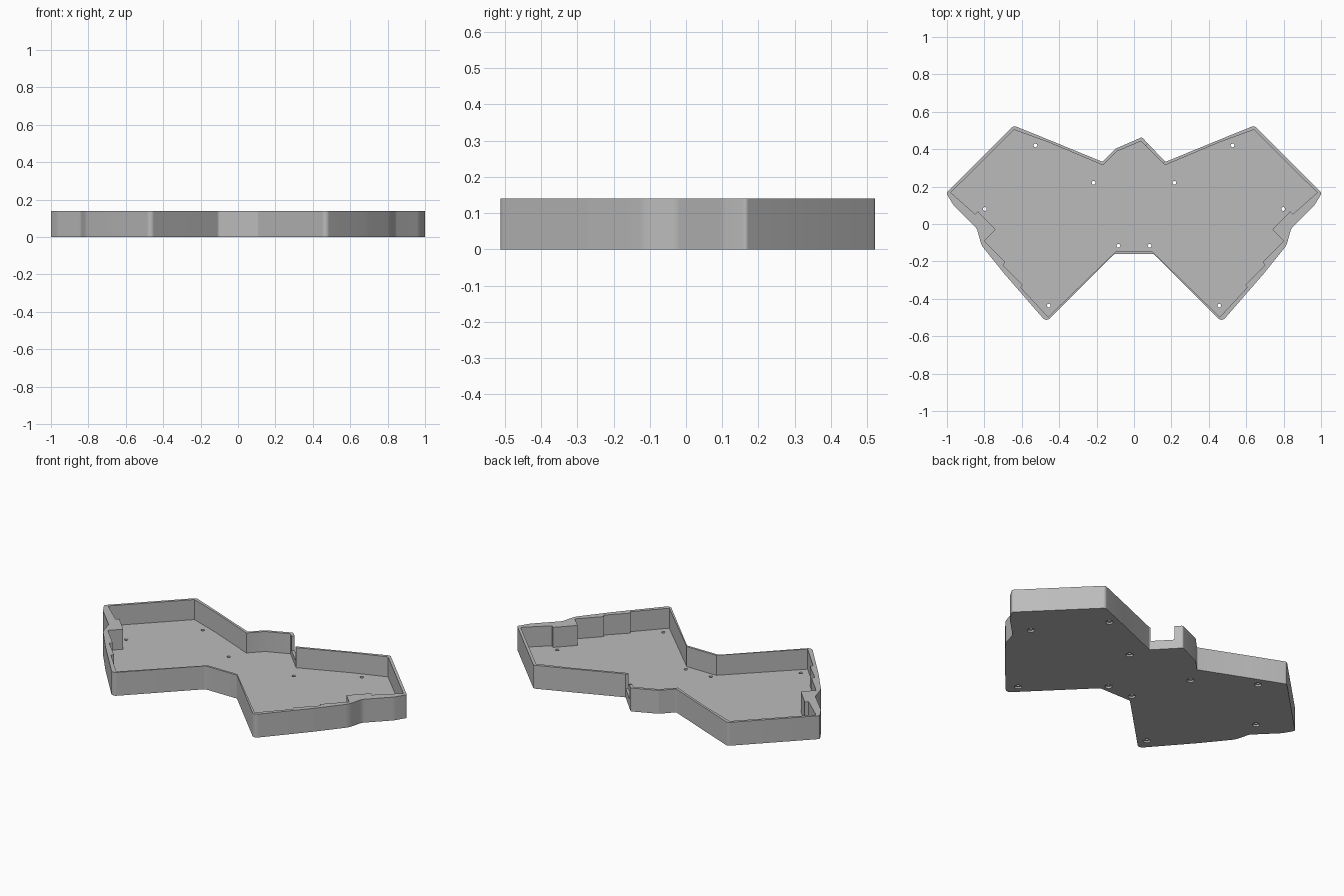
import bpy, bmesh, math
from mathutils import Vector

HEIGHT, FLOOR, NOTCH_Z = 0.14, 0.02, 0.055

if "Cube" in bpy.data.objects:
    bpy.data.objects.remove(bpy.data.objects["Cube"])

grey = bpy.data.materials.new("matte_grey")
grey.use_nodes = True
grey.diffuse_color = (0.5, 0.5, 0.5, 1)
grey.node_tree.nodes["Principled BSDF"].inputs["Base Color"].default_value = (0.5, 0.5, 0.5, 1)


def fillet(corners, steps=6):
    """Round each (x, y, radius) corner of a closed outline with an arc."""
    out = []
    for i, (x, y, r) in enumerate(corners):
        p = Vector((x, y))
        a = (Vector(corners[i - 1][:2]) - p).normalized()
        b = (Vector(corners[(i + 1) % len(corners)][:2]) - p).normalized()
        if r == 0:
            out.append(p)
            continue
        half = a.angle(b) / 2
        centre = p + (a + b).normalized() * (r / math.sin(half))
        start = p + a * (r / math.tan(half)) - centre
        end = p + b * (r / math.tan(half)) - centre
        for k in range(steps + 1):
            out.append(centre + start.lerp(end, k / steps).normalized() * r)
    return out


def prism(name, outline, z0, z1):
    """Extrude a flat outline between two heights."""
    bm = bmesh.new()
    face = bm.faces.new([bm.verts.new((p[0], p[1], z0)) for p in outline])
    top = bmesh.ops.extrude_face_region(bm, geom=[face])["geom"]
    bmesh.ops.translate(bm, vec=(0, 0, z1 - z0),
                        verts=[v for v in top if isinstance(v, bmesh.types.BMVert)])
    bmesh.ops.recalc_face_normals(bm, faces=bm.faces)
    mesh = bpy.data.meshes.new(name)
    bm.to_mesh(mesh)
    bm.free()
    mesh.materials.append(grey)
    obj = bpy.data.objects.new(name, mesh)
    bpy.context.collection.objects.link(obj)
    return obj


def circle(x, y, r, n=20):
    return [(x + r * math.cos(math.tau * k / n), y + r * math.sin(math.tau * k / n))
            for k in range(n)]


def mirrored(half, middle):
    """Right half from front to back, the back bump, then the left half."""
    return half + middle + [(-p[0], *p[1:]) for p in reversed(half)]


# Outer wall outline
outer_half = [(.105, -.16, .02), (.469, -.524, .025), (.69, -.27, .3), (.815, -.115, .1),
              (.84, -.025, .05), (.965, .1, .1), (1.004, .165, .012),
              (.643, .526, .02), (.455, .45, .1), (.168, .332, .008)]
outer_bump = [(.042, .464, .012), (-.1, .402, .02)]
outer = fillet(mirrored(outer_half, outer_bump))

# Inner cavity outline, stepped along the sides
inner_half = [(.098, -.147, 0), (.459, -.497, 0), (.605, -.34, 0), (.595, -.325, 0),
              (.7, -.22, 0), (.688, -.205, 0), (.8, -.09, 0), (.74, -.03, 0),
              (.835, .068, 0), (.85, .053, 0), (.979, .168, 0),
              (.642, .504, 0), (.45, .434, 0), (.165, .314, 0)]
inner_bump = [(.038, .443, 0), (-.092, .388, 0)]
inner = fillet(mirrored(inner_half, inner_bump))

case = prism("case_tray", outer, 0, HEIGHT)
cutters = [prism("cavity_cutter", inner, FLOOR, HEIGHT + .1)]

# Cable opening in the back bump
notch = [(.144, .315), (.174, .343), (.093, .451), (.051, .409)]
cutters.append(prism("cable_notch_cutter", notch, NOTCH_Z, HEIGHT + .1))

# Countersunk screw holes
for x, y in [(.527, .42), (.216, .22), (.798, .08), (.083, -.117), (.456, -.436)]:
    for side in (-1, 1):
        cutters.append(prism("screw_hole_cutter", circle(side * x, y, .01), -.05, FLOOR + .05))
        cutters.append(prism("screw_recess_cutter", circle(side * x, y, .02), -.06, FLOOR * .55))

for cutter in cutters:
    cutter.hide_render = True
    mod = case.modifiers.new(cutter.name, 'BOOLEAN')
    mod.operation, mod.solver, mod.object = 'DIFFERENCE', 'EXACT', cutter

# Bake the cuts and drop the cutters
result = bpy.data.meshes.new_from_object(case.evaluated_get(bpy.context.evaluated_depsgraph_get()))
case.modifiers.clear()
case.data = result
for cutter in cutters:
    bpy.data.objects.remove(cutter)

bpy.ops.object.select_all(action='DESELECT')
case.select_set(True)
bpy.context.view_layer.objects.active = case
bpy.ops.object.shade_smooth_by_angle(angle=math.radians(30))
